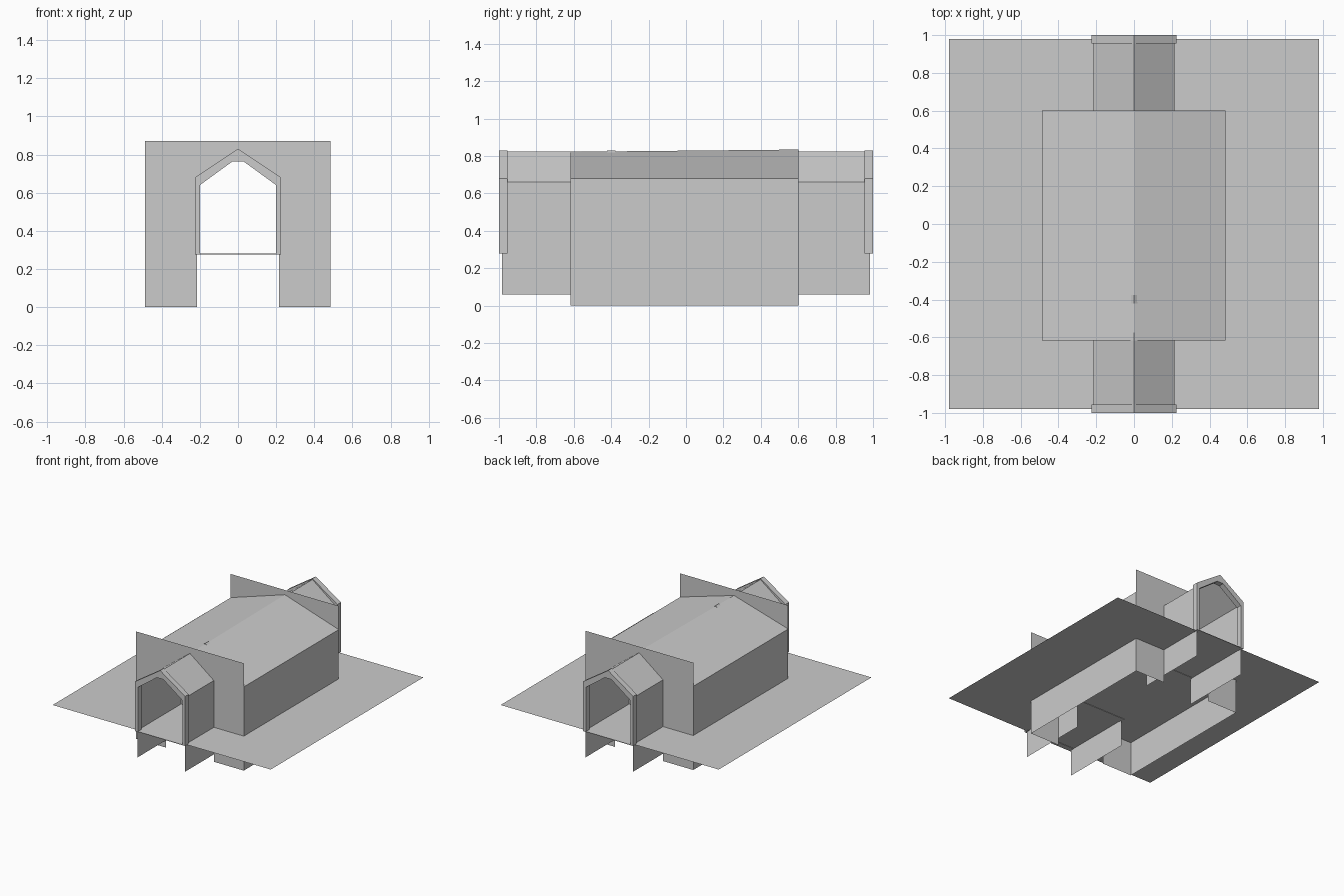
import bpy

if "Cube" in bpy.data.objects:
    bpy.data.objects.remove(bpy.data.objects["Cube"])


def add_mesh(name, verts, faces):
    me = bpy.data.meshes.new(name)
    me.from_pydata(verts, [], faces)
    me.update()
    ob = bpy.data.objects.new(name, me)
    bpy.context.collection.objects.link(ob)
    return ob


def sheet(name, profile, y0, y1, peak_rise=0.0):
    """Sweep an open x/z profile along y; the middle point may rise towards y1."""
    n = len(profile)
    mid = n // 2
    verts = [(x, y0, z) for x, z in profile]
    verts += [(x, y1, z + (peak_rise if i == mid else 0)) for i, (x, z) in enumerate(profile)]
    faces = [(i, i + 1, n + i + 1, n + i) for i in range(n - 1)]
    return add_mesh(name, verts, faces)


def arch_frame(name, y0, y1):
    """Solid pointed door surround with a thin sill."""
    outer = [(-.225, .277), (-.225, .68), (0, .83), (0, .83), (.225, .68), (.225, .277)]
    inner = [(-.2, .281), (-.2, .64), (-.028, .765), (.028, .765), (.2, .64), (.2, .281)]
    # the outer peak is one point, shared by both inner top corners
    outer.pop(3)
    omap = [0, 1, 2, 2, 3, 4]
    verts = [(x, y, z) for y in (y0, y1) for x, z in outer + inner]
    faces = []
    for i in range(6):
        j = (i + 1) % 6
        a, b, c, d = omap[i], omap[j], 5 + j, 5 + i
        ring = [a, b, c, d] if a != b else [a, c, d]
        faces.append(tuple(ring))
        faces.append(tuple(v + 11 for v in reversed(ring)))
        if a != b:
            faces.append((b, a, a + 11, b + 11))
        faces.append((d, c, c + 11, d + 11))
    return add_mesh(name, verts, faces)


# ground plane at floor level
add_mesh("floor", [(-.98, -.98, .28), (.98, -.98, .28), (.98, .98, .28), (-.98, .98, .28)],
         [(0, 1, 2, 3)])

# main hall: side walls and gabled roof
sheet("hall_shell", [(-.487, 0), (-.487, .68), (0, .822), (.484, .68), (.484, 0)],
      -.617, .602, peak_rise=.012)

# flat-topped end walls with a pointed opening
for name, y in (("front_end_wall", -.617), ("back_end_wall", .602)):
    pts = [(-.487, 0), (-.215, 0), (-.215, .66), (0, .823), (.215, .66), (.215, 0),
           (.484, 0), (.484, .872), (0, .872), (-.487, .872)]
    add_mesh(name, [(x, y, z) for x, z in pts],
             [(0, 1, 2, 9), (2, 3, 8, 9), (3, 4, 7, 8), (4, 5, 6, 7)])

# entrance passages with a door surround at each end
passage = [(-.215, .06), (-.215, .66), (0, .823), (.215, .66), (.215, .06)]
for side, s in (("front", -1), ("back", 1)):
    sheet(side + "_passage", passage, *sorted((s * .985, s * .4)))
    arch_frame(side + "_outer_frame", *sorted((s * 1.0, s * .955)))
    arch_frame(side + "_inner_frame", *sorted((s * .422, s * .377)))
